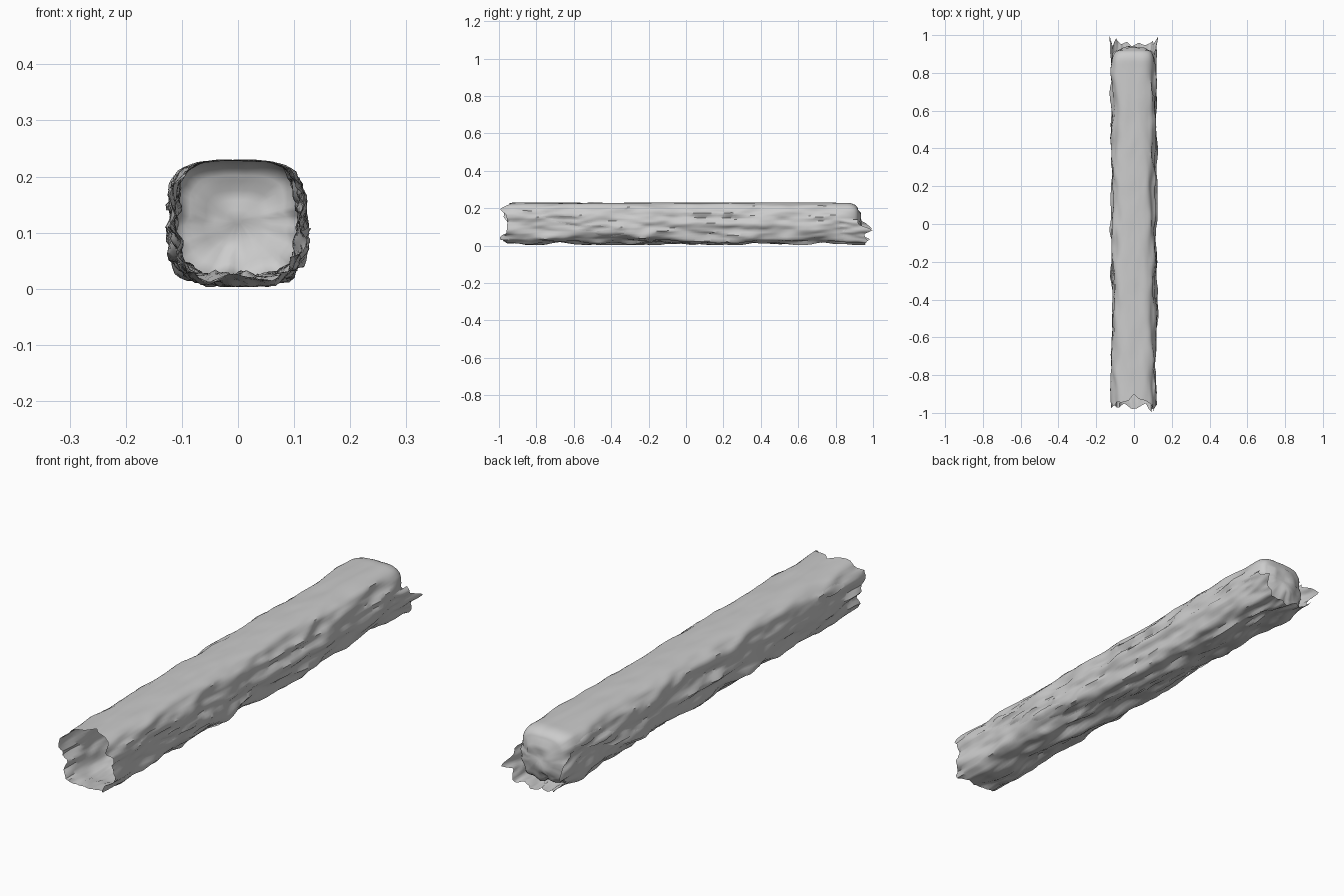
import bpy, bmesh, math
from mathutils import Vector, noise

if "Cube" in bpy.data.objects:
    bpy.data.objects.remove(bpy.data.objects["Cube"])

N = 72          # points around the section
ROWS = 110      # rings along the length
CZ = 0.121      # section centre height


def section(a, k=1.0):
    """Rounded-rectangle section; a = 0 is +x, a = pi/2 is the top."""
    c, s = math.cos(a), math.sin(a)
    r = (abs(c / 0.116) ** 3.6 + abs(s / 0.108) ** 3.6) ** (-1 / 3.6)
    return Vector((c * r * k, 0, CZ + s * r * k))


def rock(a, y, seed=0.0):
    """Radial rock displacement, stretched lengthwise and calm on the roof."""
    p = section(a)
    q = Vector((p.x * 22 + seed, y * 5.5, p.z * 22))
    n = noise.noise(q) + 0.45 * noise.noise(q * 2.3 + Vector((7, 3, 1)))
    ledge = 0.5 - abs(noise.noise(q * 0.8 + Vector((20, 5, 9)))) * 2
    roof = max(0.0, min(1.0, (math.sin(a) - 0.55) / 0.3))
    amp = 0.019 * (1 - roof) + 0.002 * roof
    return amp * (n + 0.45 * ledge) - 0.003 * (1 - roof)


def ragged(table, a):
    """Piecewise-linear end line: table of (degrees, y)."""
    d = math.degrees(a) % 360
    for (d0, y0), (d1, y1) in zip(table, table[1:]):
        if d0 <= d <= d1:
            return y0 + (y1 - y0) * (d - d0) / (d1 - d0)
    return table[-1][1]


def point(a, y, seed=0.0, shrink=1.0, grow=0.0):
    p = section(a, shrink)
    r = (rock(a, y, seed) + grow) * shrink
    return (p.x + math.cos(a) * r, y, max(0.003, p.z + math.sin(a) * r))


def finish(name, bm):
    bmesh.ops.recalc_face_normals(bm, faces=bm.faces)
    me = bpy.data.meshes.new(name)
    bm.to_mesh(me)
    bm.free()
    ob = bpy.data.objects.new(name, me)
    bpy.context.collection.objects.link(ob)
    bpy.ops.object.select_all(action='DESELECT')
    ob.select_set(True)
    bpy.context.view_layer.objects.active = ob
    bpy.ops.object.shade_smooth_by_angle(angle=math.radians(50))


def bridge(bm, r0, r1, closed=True):
    n = len(r0)
    for i in range(n if closed else n - 1):
        j = (i + 1) % n
        bm.faces.new((r0[i], r0[j], r1[j], r1[i]))


FRONT = [(0, -.955), (20, -.96), (36, -.995), (48, -.95), (60, -.935), (78, -.925),
         (90, -.90), (105, -.935), (122, -.945), (135, -.94), (150, -.97), (165, -.975),
         (180, -.95), (198, -.94), (215, -.96), (228, -.975), (245, -.95), (262, -.98),
         (280, -.975), (300, -.95), (318, -1.0), (335, -.96), (360, -.955)]
BACK = [(0, .92), (130, .92), (165, .90), (180, .96), (194, .995), (208, .93), (222, .985),
        (236, .95), (250, .965), (264, .94), (282, .96), (300, .945), (316, .97),
        (330, .95), (344, 1.0), (354, .93), (360, .92)]

angles = [2 * math.pi * i / N for i in range(N)]

# Tunnel shell: ragged open mouth, long walls, rounded closed end
bm = bmesh.new()
rings = []
for k in range(ROWS + 1):
    t = k / ROWS
    ring = []
    for a in angles:
        y0 = ragged(FRONT, a)
        ring.append(bm.verts.new(point(a, y0 + (0.86 - y0) * t)))
    rings.append(ring)
for k in range(1, 7):
    f = k / 6 * math.pi / 2
    rings.append([bm.verts.new(point(a, 0.86 + 0.06 * math.sin(f),
                                     shrink=1 - 0.34 * (1 - math.cos(f)))) for a in angles])
for s in (0.5, 0.34, 0.18, 0.06):
    ring = []
    for a in angles:
        x, y, z = point(a, 0.92, shrink=s)
        y += 0.012 + 0.018 * noise.noise(Vector((x * 16, 4, z * 16)))
        ring.append(bm.verts.new((x, y, z)))
    rings.append(ring)
for r0, r1 in zip(rings, rings[1:]):
    bridge(bm, r0, r1)
bm.faces.new(rings[-1])
finish("tunnel_shell", bm)

# Ragged rock skirt around the sides and floor of the closed end
bm = bmesh.new()
arc = [math.radians(d) for d in range(160, 371, 3)]
rows = []
for k in range(13):
    t = k / 12
    row = []
    for a in arc:
        y = 0.76 + (ragged(BACK, a) - 0.76) * t
        row.append(bm.verts.new(point(a, y, grow=-0.002 + 0.005 * t)))
    rows.append(row)
for r0, r1 in zip(rows, rows[1:]):
    bridge(bm, r0, r1, closed=False)
finish("end_skirt", bm)


# Loose overlapping rock flakes along the side walls and floor
bm = bmesh.new()
for i in range(34):
    y0 = -0.85 + 1.6 * ((i * 0.618) % 1)
    d0 = 150 + 240 * ((i * 0.381) % 1)
    rows = []
    for u in range(9):
        row = []
        for v in range(6):
            edge = math.sin(math.pi * u / 8)
            a = math.radians(d0 + 20 * (v / 5 - 0.5) * (0.35 + 0.65 * edge))
            y = y0 + 0.16 * (u / 8) + 0.012 * noise.noise(Vector((i, u, v * 0.9)))
            row.append(bm.verts.new(point(a, y, grow=-0.002 + 0.008 * edge * v / 5)))
        rows.append(row)
    for r0, r1 in zip(rows, rows[1:]):
        bridge(bm, r0, r1, closed=False)
finish("rock_flakes", bm)
